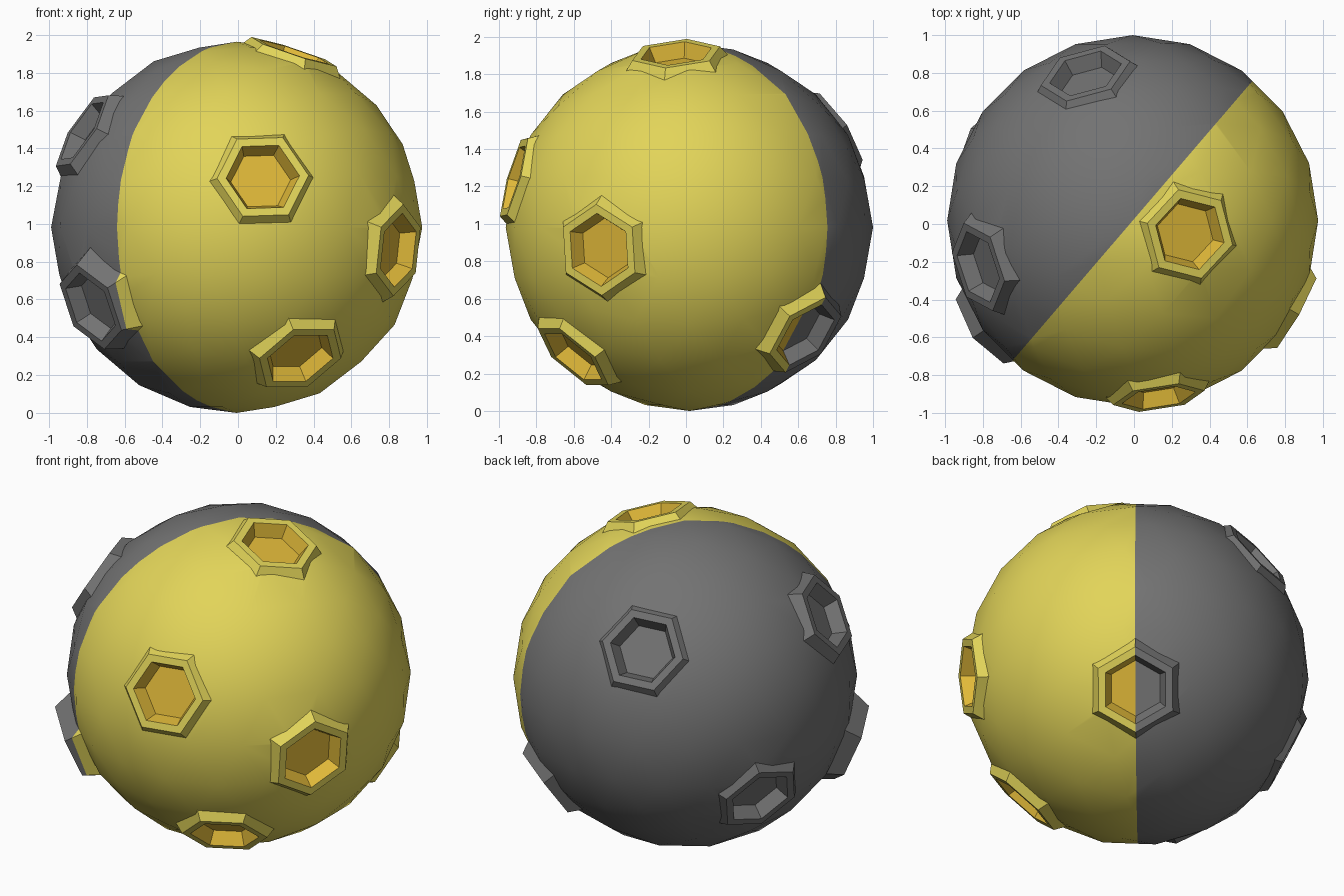
import bpy, bmesh, math
from mathutils import Vector

if "Cube" in bpy.data.objects:
    bpy.data.objects.remove(bpy.data.objects["Cube"])

CENTRE = Vector((-0.007, 0.018, 0.982))
RADIUS = 0.982
SPLIT = Vector((0.759, -0.651, 0))        # points to the yellow half
UP = Vector((0, 0, 1))


def material(name, colour):
    mat = bpy.data.materials.new(name)
    mat.use_nodes = True
    mat.diffuse_color = (*colour, 1)
    mat.node_tree.nodes["Principled BSDF"].inputs["Base Color"].default_value = (*colour, 1)
    return mat


MATERIALS = [material("yellow", (0.76, 0.66, 0.10)),
             material("gold", (0.74, 0.48, 0.04)),
             material("dark_grey", (0.17, 0.17, 0.17))]
GREY = 2


def make_object(name, bm):
    mesh = bpy.data.meshes.new(name)
    bm.to_mesh(mesh)
    bm.free()
    obj = bpy.data.objects.new(name, mesh)
    bpy.context.collection.objects.link(obj)
    return obj


def two_tone(bm):
    """Cut along the dividing plane and make the far half grey."""
    bmesh.ops.bisect_plane(bm, geom=bm.verts[:] + bm.edges[:] + bm.faces[:],
                           plane_co=CENTRE, plane_no=SPLIT, dist=1e-5)
    for face in bm.faces:
        if (face.calc_center_median() - CENTRE).dot(SPLIT) < 0:
            face.material_index = GREY


def hexagon(bm, direction, turn, radius, height):
    """Ring of six vertices around a direction from the ball's centre."""
    u = UP.cross(direction).normalized()
    v = direction.cross(u)
    angles = [math.radians(turn + 60 * i) for i in range(6)]
    return [bm.verts.new(CENTRE + direction * height
                         + (u * math.cos(a) + v * math.sin(a)) * radius) for a in angles]


def bridge(bm, outer, inner):
    return [bm.faces.new((outer[i], outer[(i + 1) % 6], inner[(i + 1) % 6], inner[i]))
            for i in range(6)]


def make_vent(name, direction, turn, rim):
    """Raised hexagonal rim with a sunken floor."""
    bm = bmesh.new()
    profile = [(0.30, 0.905), (0.245, rim), (0.197, rim), (0.16, rim - 0.08)]
    rings = [hexagon(bm, direction, turn, r, h) for r, h in profile]
    for k in range(3):
        for face in bridge(bm, rings[k], rings[k + 1]):
            face.material_index = 1 if k == 2 else 0
    bm.faces.new(rings[-1]).material_index = 1
    two_tone(bm)
    obj = make_object(name, bm)
    for mat in MATERIALS:
        obj.data.materials.append(mat)


def add_cutter(bm, direction, turn):
    """Hexagonal prism that opens the shell below a vent."""
    low = hexagon(bm, direction, turn, 0.215, 0.8)
    high = hexagon(bm, direction, turn, 0.215, 1.2)
    bridge(bm, low, high)
    bm.faces.new(high)
    bm.faces.new(low[::-1])


# Vents: direction, turn of the hexagon, rim distance from the centre
VENTS = {
    "front_vent": ((0.14, -0.95, 0.27), 2, 0.985),
    "side_vent": ((0.85, -0.48, -0.12), 30, 0.99),
    "lower_front_vent": ((0.33, -0.61, -0.68), 0, 0.99),
    "top_vent": ((0.30, -0.07, 0.92), 29, 0.98),
    "upper_right_vent": ((-0.80, -0.24, 0.50), 3, 0.995),
    "lower_right_vent": ((-0.77, -0.55, -0.42), 27, 1.04),
    "upper_back_vent": ((-0.25, 0.78, 0.53), -5, 0.975),
    "lower_back_vent": ((0.527, 0.615, -0.57), 30, 1.0),
    "back_right_vent": ((-0.80, 0.39, -0.41), -15, 0.975),
}
cut_bm = bmesh.new()
for name, (way, turn, rim) in VENTS.items():
    direction = Vector(way).normalized()
    make_vent(name, direction, turn, rim)
    add_cutter(cut_bm, direction, turn)
cutter = make_object("vent_cutter", cut_bm)
cutter.hide_render = True

# Ball shell
bm = bmesh.new()
bmesh.ops.create_icosphere(bm, subdivisions=3, radius=RADIUS)
bmesh.ops.translate(bm, verts=bm.verts, vec=CENTRE)
two_tone(bm)
ball = make_object("ball_shell", bm)
for mat in MATERIALS:
    ball.data.materials.append(mat)
for obj in bpy.context.selected_objects:
    obj.select_set(False)
bpy.context.view_layer.objects.active = ball
ball.select_set(True)
cut = ball.modifiers.new("vent_openings", "BOOLEAN")
cut.operation = "DIFFERENCE"
cut.solver = "EXACT"
cut.object = cutter
bpy.ops.object.modifier_apply(modifier=cut.name)
bpy.data.objects.remove(cutter)
bpy.ops.object.shade_smooth_by_angle(angle=math.radians(30))
